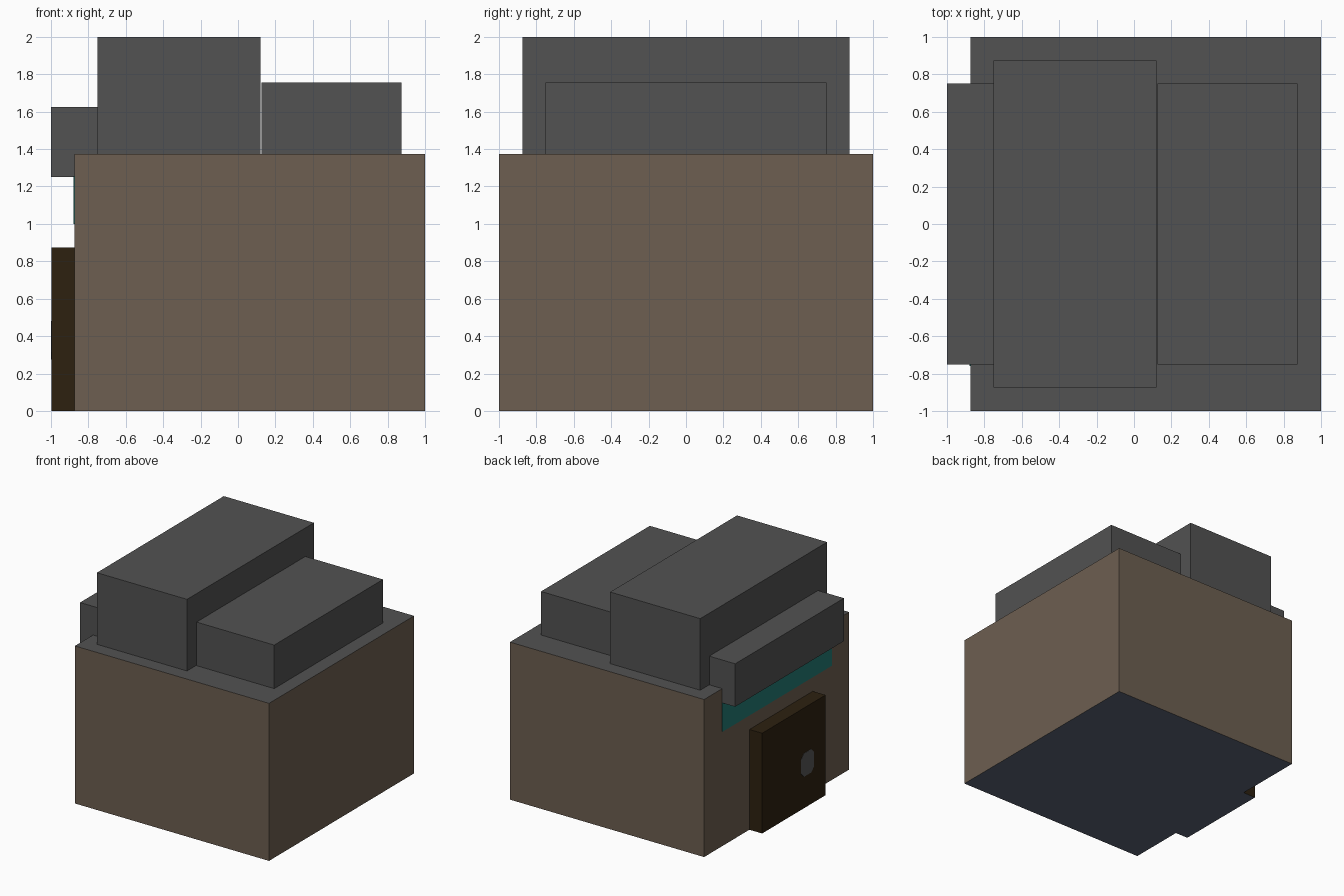
import bpy
import bmesh

cube = bpy.data.objects.get("Cube")
if cube:
    bpy.data.objects.remove(cube, do_unlink=True)


def material(name, colour):
    mat = bpy.data.materials.new(name)
    mat.use_nodes = True
    rgba = (*colour, 1)
    mat.diffuse_color = rgba
    mat.node_tree.nodes["Principled BSDF"].inputs["Base Color"].default_value = rgba
    return mat


grey = material("roof grey", (0.084, 0.084, 0.084))
brown = material("wall brown", (0.153, 0.114, 0.082))
dark = material("door dark brown", (0.026, 0.015, 0.005))
teal = material("window teal", (0.017, 0.198, 0.175))
slate = material("underside slate blue", (0.107, 0.127, 0.178))
metal = material("handle grey", (0.092, 0.092, 0.092))


def finish(bm, name, mats, rule=None):
    bm.normal_update()
    if rule:
        for face in bm.faces:
            face.material_index = rule(face.normal)
    mesh = bpy.data.meshes.new(name)
    bm.to_mesh(mesh)
    bm.free()
    for mat in mats:
        mesh.materials.append(mat)
    obj = bpy.data.objects.new(name, mesh)
    bpy.context.collection.objects.link(obj)
    return obj


def box(name, x, y, z, mats, rule=None):
    """Box spanning the given ranges on each axis."""
    bm = bmesh.new()
    bmesh.ops.create_cube(bm, size=1)
    for v in bm.verts:
        v.co = [r[0] if c < 0 else r[1] for c, r in zip(v.co, (x, y, z))]
    return finish(bm, name, mats, rule)


def body_rule(normal):
    return 1 if normal.z > 0.5 else 2 if normal.z < -0.5 else 0


# Main building: brown walls, grey flat roof, slate underside
box("building_body", (-0.875, 1), (-1, 1), (0, 1.375),
    [brown, grey, slate], body_rule)

# Roof blocks and the overhanging canopy
box("tall_roof_block", (-0.75, 0.12), (-0.875, 0.875), (1.37, 2), [grey])
box("low_roof_block", (0.125, 0.875), (-0.75, 0.75), (1.37, 1.755), [grey])
box("canopy", (-1, -0.745), (-0.75, 0.75), (1.25, 1.625), [grey])

# Window strip below the canopy
box("window_strip", (-0.879, -0.87), (-0.76, 0.75), (1.0, 1.255), [teal])

# Door with slate underside
box("door", (-0.998, -0.87), (-0.5, 0.375), (0, 0.875), [dark, slate],
    lambda n: 1 if n.z < -0.5 else 0)

# Handle plate with bevelled corners
bm = bmesh.new()
y0, y1, z0, z1, c = -0.34, -0.16, 0.275, 0.48, 0.04
outline = [(y0 + c, z0), (y0, z0 + c), (y0, z1 - c), (y0 + c, z1),
           (y1 - c, z1), (y1, z1 - c), (y1, z0 + c), (y1 - c, z0)]
face = bm.faces.new([bm.verts.new((-1, y, z)) for y, z in outline])
side = bmesh.ops.extrude_face_region(bm, geom=[face])["geom"]
for v in side:
    if isinstance(v, bmesh.types.BMVert):
        v.co.x += 0.005
bmesh.ops.recalc_face_normals(bm, faces=bm.faces)
finish(bm, "door_handle", [metal])
